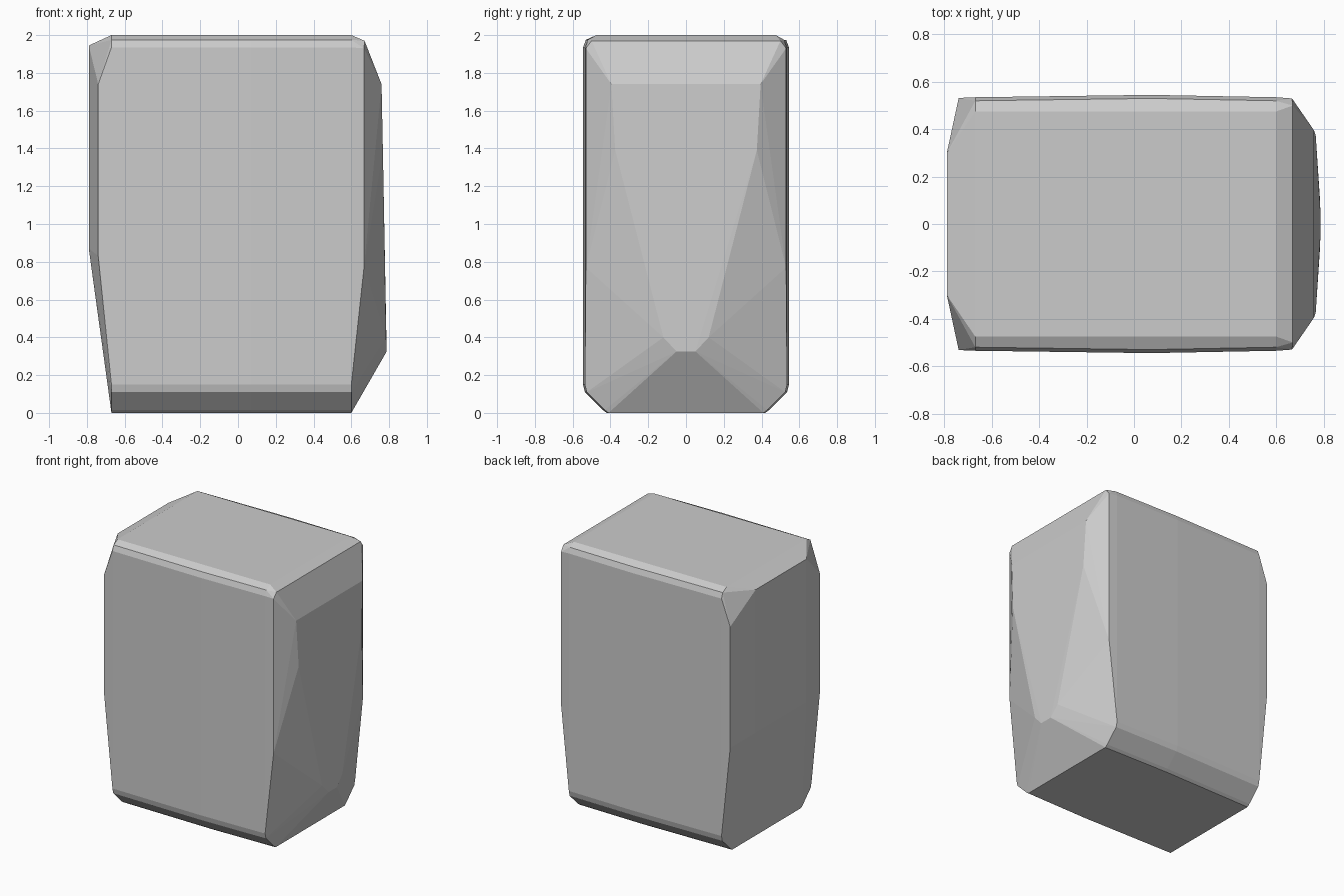
import bpy
import bmesh
import math

cube = bpy.data.objects.get("Cube")
if cube:
    bpy.data.objects.remove(cube, do_unlink=True)

# Plain grey stone colour
stone = bpy.data.materials.new("stone grey")
stone.use_nodes = True
stone_colour = (0.6, 0.6, 0.6, 1.0)
stone.diffuse_color = stone_colour
stone.node_tree.nodes["Principled BSDF"].inputs["Base Color"].default_value = stone_colour

corners = []


def add_pair(x, y, z):
    """Add a corner and its mirror image across the long axis."""
    corners.append((x, y, z))
    corners.append((x, -y, z))


# Chamfered long edges, slightly bowed outward at the middle
edge_profile = [
    (0.42, 0.0), (0.44, 0.015), (0.535, 0.11), (0.545, 0.15),
    (0.545, 1.935), (0.53, 1.975), (0.485, 2.0),
]
stations = [(-0.67, 0.01), (0.07, 0.0), (0.6, 0.01)]
for station_x, inset in stations:
    for half_width, height in edge_profile:
        add_pair(station_x, half_width - inset, height)

# Left-hand end: broad face with chipped upper corners and a tapered foot
chipped_end = [
    (-0.79, 0.3, 1.945), (-0.79, 0.3, 0.87),
    (-0.74, 0.532, 1.74), (-0.74, 0.532, 0.83),
]

# Opposite end: raised facet that narrows toward a low nose
nosed_end = [
    (0.67, 0.5, 1.97), (0.667, 0.53, 1.93), (0.667, 0.53, 0.77),
    (0.76, 0.395, 1.74), (0.767, 0.375, 1.39),
    (0.784, 0.12, 0.4), (0.787, 0.05, 0.325),
]
for corner in chipped_end + nosed_end:
    add_pair(*corner)

# Wrap the corners into a single faceted block
bm = bmesh.new()
for corner in corners:
    bm.verts.new(corner)
hull = bmesh.ops.convex_hull(bm, input=bm.verts[:])
loose = [v for v in bm.verts if not v.link_faces]
bmesh.ops.delete(bm, geom=loose, context="VERTS")
bmesh.ops.dissolve_limit(
    bm, angle_limit=math.radians(1), verts=bm.verts[:], edges=bm.edges[:]
)
bmesh.ops.recalc_face_normals(bm, faces=bm.faces[:])

mesh = bpy.data.meshes.new("stone_block")
bm.to_mesh(mesh)
bm.free()
mesh.materials.append(stone)
block = bpy.data.objects.new("stone_block", mesh)
bpy.context.collection.objects.link(block)
